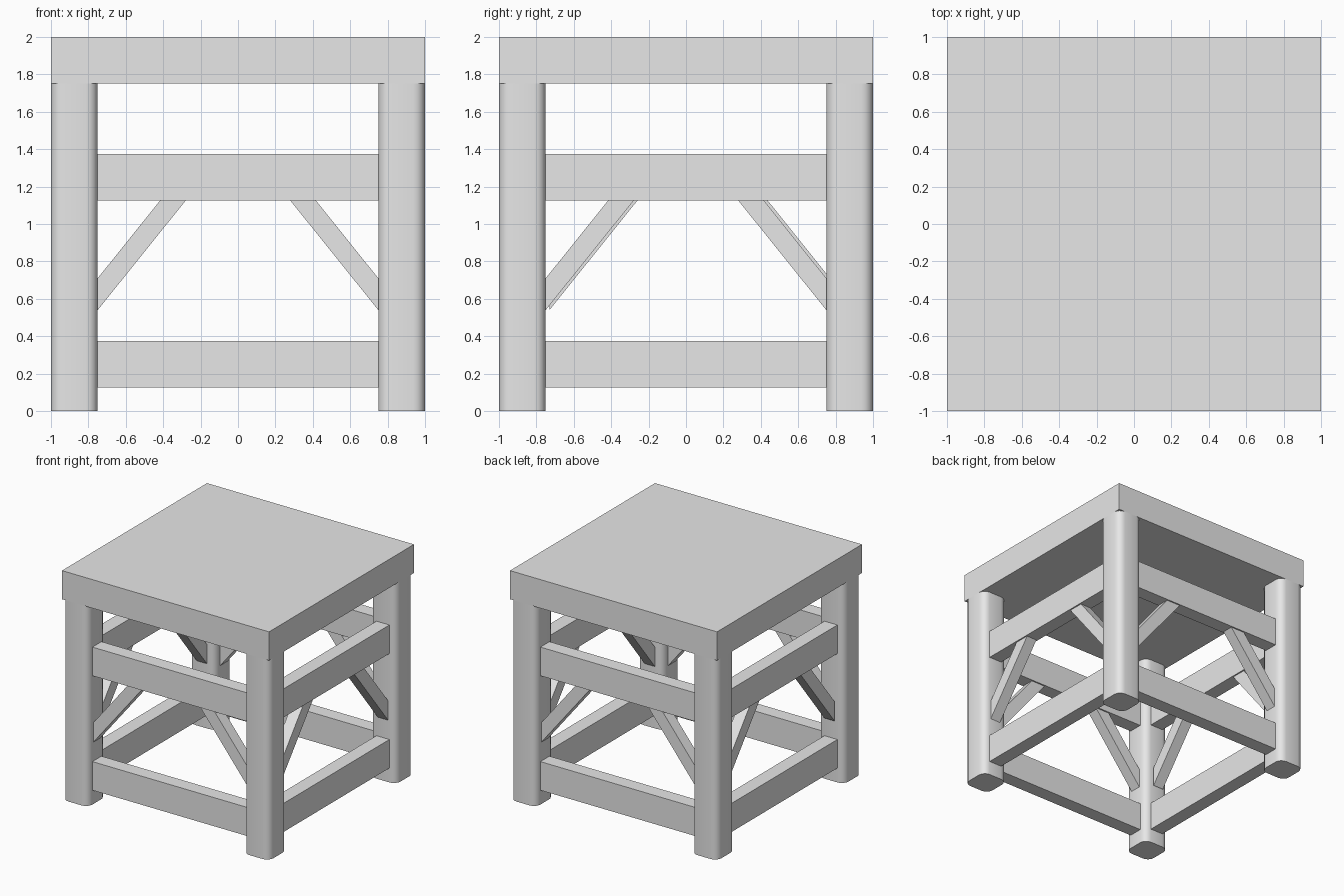
import bpy, bmesh
from math import pi
from mathutils import Matrix, Vector

cube = bpy.data.objects.get("Cube")
if cube:
    bpy.data.objects.remove(cube, do_unlink=True)

grey = bpy.data.materials.new("plain_grey")
grey.use_nodes = True
grey.diffuse_color = (0.8, 0.8, 0.8, 1)
grey.node_tree.nodes["Principled BSDF"].inputs["Base Color"].default_value = (0.8, 0.8, 0.8, 1)


def make_object(name, bm, matrix=Matrix()):
    bmesh.ops.recalc_face_normals(bm, faces=bm.faces)
    bm.transform(matrix)
    mesh = bpy.data.meshes.new(name)
    bm.to_mesh(mesh)
    bm.free()
    mesh.materials.append(grey)
    obj = bpy.data.objects.new(name, mesh)
    bpy.context.collection.objects.link(obj)
    return obj


def box(size, centre):
    bm = bmesh.new()
    bmesh.ops.create_cube(bm, size=1)
    bm.transform(Matrix.Translation(centre) @ Matrix.Diagonal((*size, 1)))
    return bm


def prism(profile, y, depth):
    """Extrude an x-z outline along y."""
    bm = bmesh.new()
    face = bm.faces.new([bm.verts.new((x, y, z)) for x, z in profile])
    out = bmesh.ops.extrude_face_region(bm, geom=[face])
    verts = [v for v in out["geom"] if isinstance(v, bmesh.types.BMVert)]
    bmesh.ops.translate(bm, verts=verts, vec=(0, depth, 0))
    return bm


# Thick square top
make_object("top_slab", box((2, 2, 0.25), (0, 0, 1.875)))

# Posts with rounded upright corners
for side, sx in (("right", -1), ("left", 1)):
    for end, sy in (("front", -1), ("back", 1)):
        bm = box((0.25, 0.25, 1.75), (sx * 0.875, sy * 0.875, 0.875))
        upright = [e for e in bm.edges
                   if abs(e.verts[0].co.z - e.verts[1].co.z) > 1]
        bmesh.ops.bevel(bm, geom=upright, offset=0.063, segments=4,
                        profile=0.5, affect="EDGES")
        leg = make_object(f"{end}_{side}_leg", bm)
        bpy.ops.object.select_all(action="DESELECT")
        leg.select_set(True)
        bpy.context.view_layer.objects.active = leg
        bpy.ops.object.shade_smooth_by_angle(angle=pi / 5)

# Rails and slanted braces on each of the four sides
brace_outline = [(0.75, 0.54), (0.75, 0.71), (0.417, 1.125), (0.28, 1.125)]
for i, side in enumerate(("front", "left", "back", "right")):
    turn = Matrix.Rotation(i * pi / 2, 4, "Z")
    for level, z in (("lower", 0.25), ("upper", 1.25)):
        make_object(f"{side}_{level}_rail",
                    box((1.5, 0.125, 0.25), (0, -0.875, z)), turn)
    # The braces on the right side sit slightly further back
    shift = Matrix.Translation(Vector((0, 0.02 if side == "right" else 0, 0)))
    for label, s in (("a", -1), ("b", 1)):
        outline = [(s * x, z) for x, z in brace_outline]
        make_object(f"{side}_brace_{label}", prism(outline, -0.925, 0.1),
                    shift @ turn)
